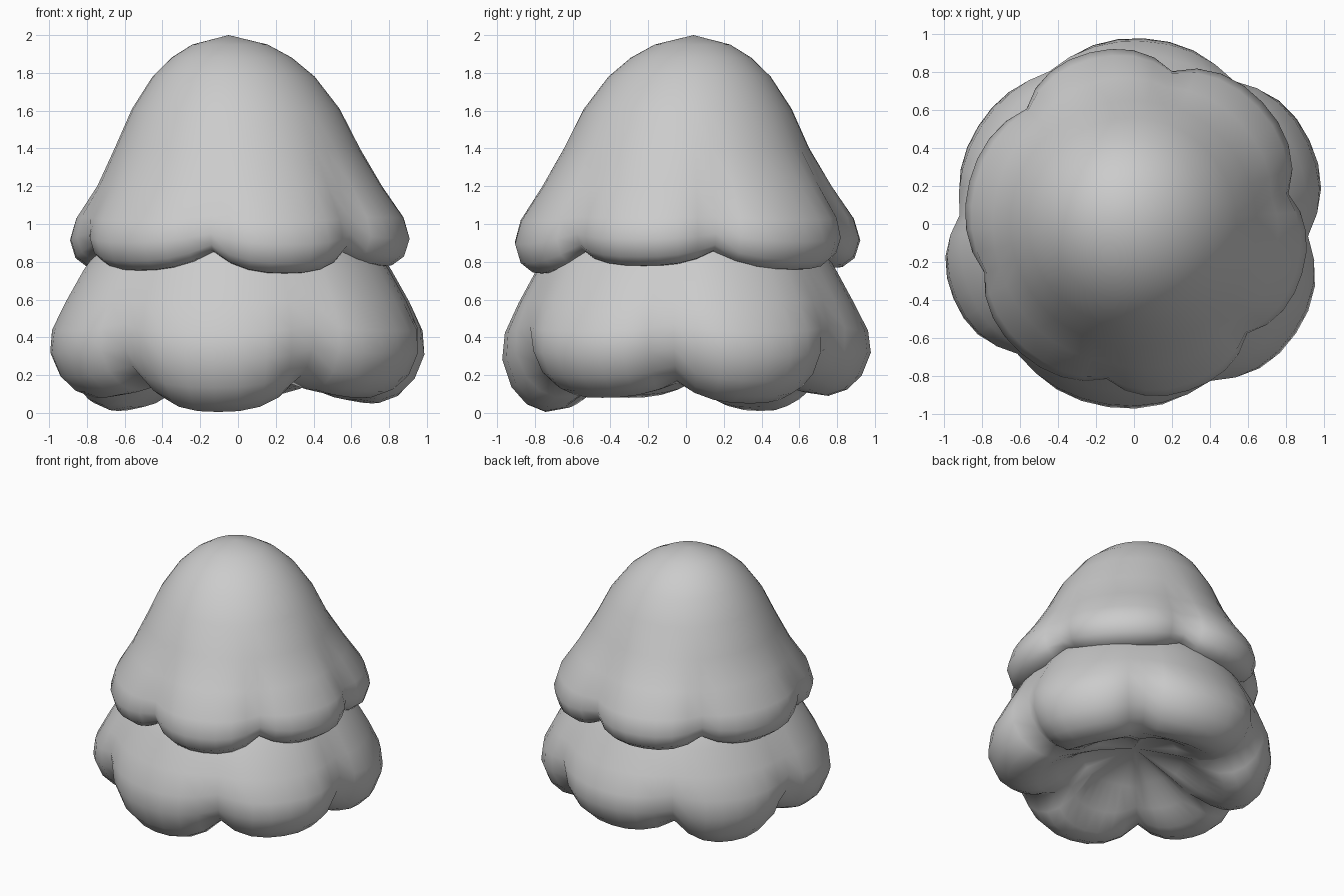
import bpy, bmesh, math

# Remove the default cube
cube = bpy.data.objects.get("Cube")
if cube:
    bpy.data.objects.remove(cube, do_unlink=True)

grey = bpy.data.materials.new("soft_grey")
grey.use_nodes = True
GREY = (0.6, 0.6, 0.6, 1)
grey.diffuse_color = GREY
grey.node_tree.nodes["Principled BSDF"].inputs["Base Color"].default_value = GREY

STEPS = 8  # sides per lobe


def tier(name, lobe, notch, notches, lifts, swells, lean=(0, 0)):
    """Revolve a profile that swells from notch shape to lobe shape around the tier.

    The first and last profile points are poles. Each lobe has its own lift of the
    lower edge and its own swell in radius; lean shifts the tip sideways."""
    bm = bmesh.new()
    columns = []
    for i, start in enumerate(notches):
        span = (notches[(i + 1) % len(notches)] - start) % 360
        for s in range(STEPS):
            u = abs(2 * s / STEPS - 1)
            columns.append((math.radians(start + span * s / STEPS), 1 - u ** 2.6, lifts[i], swells[i]))
    z_top, z_low = lobe[0][1], min(p[1] for p in lobe)

    def place(r, z, a):
        f = max(0, (z - z_low) / (z_top - z_low)) ** 4
        return bm.verts.new((r * math.cos(a) + lean[0] * f, r * math.sin(a) + lean[1] * f, z))

    top = place(0, lobe[0][1], 0)
    bottom = place(0, lobe[-1][1], 0)
    rings = []
    for (lr, lz), (nr, nz) in zip(lobe[1:-1], notch[1:-1]):
        low = max(0, 1 - (lz - z_low) * 2)
        wide = 0 if (lr, lz) == (nr, nz) else 1
        rings.append([place(nr + (lr * (1 + swell * wide) - nr) * c, nz + (lz - nz + lift * low) * c, a)
                      for a, c, lift, swell in columns])
    n = len(columns)
    for k in range(n):
        j = (k + 1) % n
        bm.faces.new((top, rings[0][k], rings[0][j]))
        bm.faces.new((bottom, rings[-1][j], rings[-1][k]))
        for up, down in zip(rings, rings[1:]):
            bm.faces.new((up[k], down[k], down[j], up[j]))
    bmesh.ops.recalc_face_normals(bm, faces=bm.faces)
    for f in bm.faces:
        f.smooth = True
    mesh = bpy.data.meshes.new(name)
    bm.to_mesh(mesh)
    bm.free()
    mesh.materials.append(grey)
    obj = bpy.data.objects.new(name, mesh)
    bpy.context.collection.objects.link(obj)


# Upper foliage: tall dome with a scalloped, rolled-under skirt
dome = [(0, 2), (.2, 1.95), (.32, 1.88), (.43, 1.78), (.55, 1.61), (.65, 1.4)]
tier("upper_foliage",
     dome + [(.76, 1.2), (.88, 1.02), (.915, .9), (.885, .8), (.82, .75), (.73, .745), (.6, .79), (.45, .87),
             (0, .9)],
     dome + [(.74, 1.2), (.82, 1.04), (.83, .95), (.81, .89), (.78, .86), (.71, .85), (.6, .86), (.45, .89),
             (0, .9)],
     [11, 76, 133, 198, 260, 316], [.01, .02, .02, .005, -.01, .03], [.02, .02, -.02, -.01, .01, .01],
     lean=(-.05, .04))

# Lower foliage: wider skirt, hollow underneath
shoulder = [(0, 1.2), (.5, 1.1), (.68, .95)]
tier("lower_foliage",
     shoulder + [(.81, .76), (.91, .58), (.985, .42), (1, .28), (.95, .13), (.87, .04), (.77, 0), (.66, .02),
                 (.52, .12), (.35, .27), (0, .38)],
     shoulder + [(.79, .76), (.88, .6), (.92, .47), (.9, .34), (.84, .25), (.77, .2), (.69, .17), (.6, .16),
                 (.48, .18), (.33, .25), (0, .38)],
     [-4, 55, 119, 177, 228, 296], [.05, .09, .01, .08, .005, .08], [.025, -.02, -.03, .03, -.025, .03])
